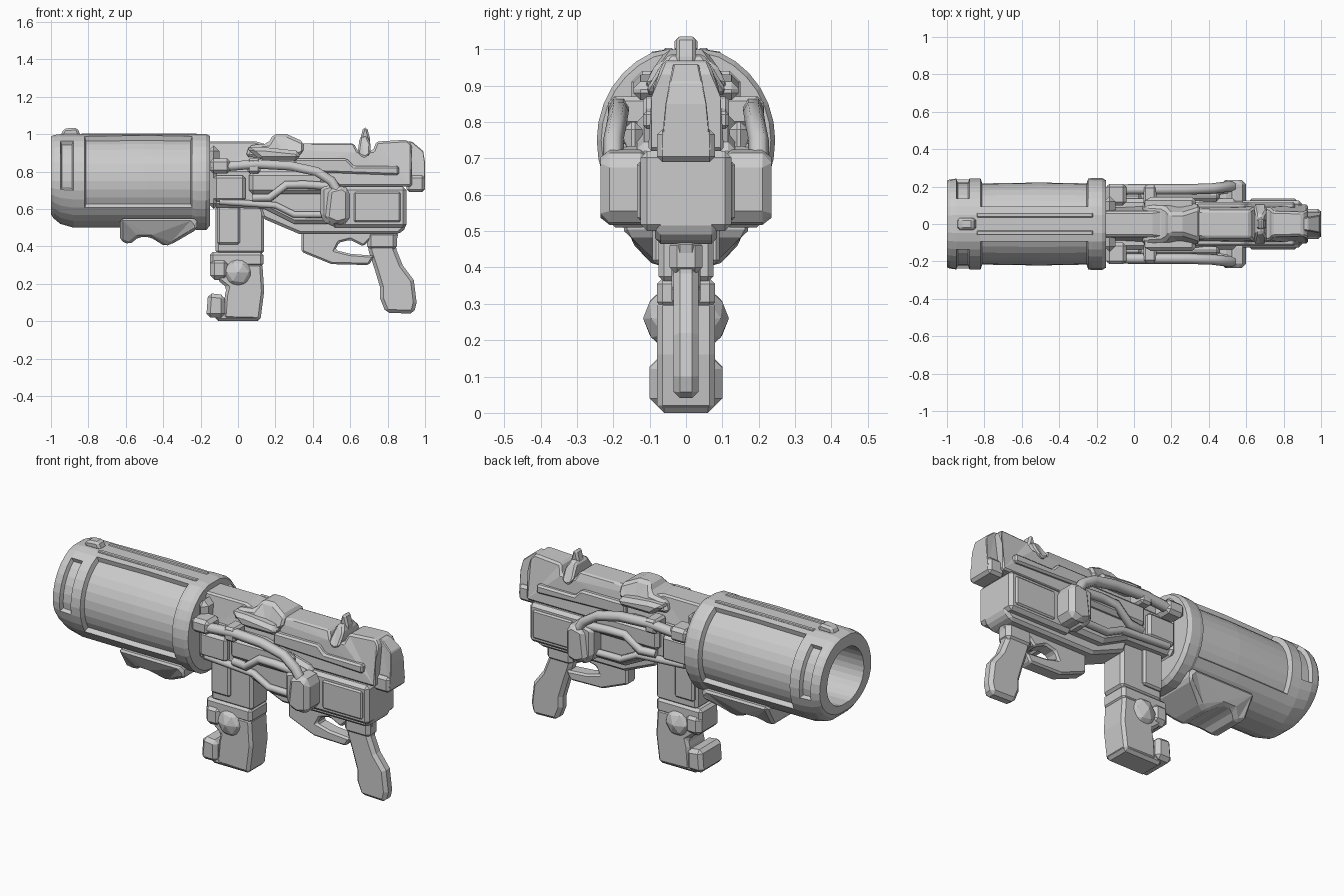
import bpy, bmesh, math
from mathutils import Vector

if "Cube" in bpy.data.objects:
    bpy.data.objects.remove(bpy.data.objects["Cube"])


def finish(name, bm, bevel=0.0, mirror=False):
    bmesh.ops.recalc_face_normals(bm, faces=bm.faces)
    me = bpy.data.meshes.new(name)
    bm.to_mesh(me)
    bm.free()
    ob = bpy.data.objects.new(name, me)
    bpy.context.collection.objects.link(ob)
    if bevel:
        m = ob.modifiers.new("bevel", "BEVEL")
        m.width, m.segments, m.limit_method = bevel, 1, "ANGLE"
    if mirror:
        m = ob.modifiers.new("mirror", "MIRROR")
        m.use_axis = (False, True, False)
        m.use_mirror_merge = False
    return ob


def prism(name, pts, y0, y1=None, bevel=0.015, taper=None):
    """Side profile in xz, extruded in y. One y: symmetric; two: mirrored pair.
    taper = (z_full, z_end, scale): narrows the width from z_full towards z_end."""
    lo, hi = (-y0, y0) if y1 is None else (-y1, -y0)

    def width(z):
        if not taper:
            return 1
        t = (z - taper[0]) / (taper[1] - taper[0])
        return 1 + (taper[2] - 1) * max(0, min(1, t))
    bm = bmesh.new()
    a = [bm.verts.new((x, lo * width(z), z)) for x, z in pts]
    b = [bm.verts.new((x, hi * width(z), z)) for x, z in pts]
    bm.faces.new(a)
    bm.faces.new(b[::-1])
    for i in range(len(pts)):
        j = (i + 1) % len(pts)
        bm.faces.new((a[i], a[j], b[j], b[i]))
    if taper:
        bmesh.ops.triangulate(bm, faces=[f for f in bm.faces if len(f.verts) > 4])
    return finish(name, bm, bevel, y1 is not None)


def box(name, x0, x1, z0, z1, y0, y1=None, bevel=0.015):
    return prism(name, [(x0, z0), (x1, z0), (x1, z1), (x0, z1)], y0, y1, bevel)


def pipe(name, pts, r):
    cu = bpy.data.curves.new(name, "CURVE")
    cu.dimensions = "3D"
    cu.bevel_depth, cu.bevel_resolution, cu.use_fill_caps = r, 1, True
    sp = cu.splines.new("POLY")
    sp.points.add(len(pts) - 1)
    for p, (x, y, z) in zip(sp.points, pts):
        p.co = (x, y, z, 1)
    ob = bpy.data.objects.new(name, cu)
    bpy.context.collection.objects.link(ob)
    m = ob.modifiers.new("mirror", "MIRROR")
    m.use_axis = (False, True, False)


def ball(name, loc, size, mirror=False):
    bm = bmesh.new()
    bmesh.ops.create_icosphere(bm, subdivisions=2, radius=1)
    for v in bm.verts:
        v.co = Vector(loc) + v.co * Vector(size)
    return finish(name, bm, 0, mirror)


# Wide hollow barrel: rings of (x, scale, lower-half scale), bore floor to rear cap
N = 32
rings = [(-0.40, .66, .9), (-1, .68, .82), (-1, .95, .76), (-.985, .98, .82), (-.95, 1, .92),
         (-.88, 1, 1), (-.84, 1, 1), (-.82, 1, 1), (-.5, 1.02, .98), (-.245, 1, 1),
         (-.225, 1.01, 1.04), (-.17, 1.01, 1.04), (-.15, .96, 1)]
bm = bmesh.new()
loops = []
for x, s, low in rings:
    loop = []
    for j in range(N):
        a = math.tau * j / N
        z = max(-.25, min(.25 / max(s, 1), .258 * math.sin(a))) * s
        loop.append(bm.verts.new((x, -.243 * s * math.cos(a), .75 + z * (low if z < 0 else 1))))
    loops.append(loop)
cell = {}
for i in range(len(rings) - 1):
    for j in range(N):
        k = (j + 1) % N
        cell[i, j] = bm.faces.new((loops[i][j], loops[i][k], loops[i + 1][k], loops[i + 1][j]))
bm.faces.new(loops[0])
bm.faces.new(loops[-1])
bmesh.ops.recalc_face_normals(bm, faces=bm.faces)
bm.normal_update()
# Recessed side windows and front slots
for segs, j0, j1, depth in (((7, 8), -3, 5, -.026), ((4,), -1, 4, -.022)):
    for flip in (False, True):
        fs = [cell[i, ((15 - j) if flip else j) % N] for i in segs for j in range(j0, j1 + 1)]
        bmesh.ops.inset_region(bm, faces=fs, thickness=.008, depth=depth, use_even_offset=True)
finish("barrel", bm)

# Barrel rails, front sight and under-barrel lugs
box("barrel_top_rail", -.84, -.22, .98, 1.004, .035, .06, .004)
box("barrel_center_rail", -.84, -.22, .98, 1.0, .018, bevel=.004)
prism("front_sight", [(-.95, .99), (-.93, 1.03), (-.86, 1.035), (-.84, .99)], .032, bevel=.012)
prism("under_barrel_lug", [(-.63, .55), (-.63, .43), (-.58, .41), (-.53, .45), (-.47, .45),
                           (-.39, .40), (-.34, .42), (-.22, .49), (-.22, .55)], .185,
      bevel=.015, taper=(.5, .40, .45))

# Receiver: upper, middle and lower blocks
prism("upper_receiver", [(-.16, .72), (-.16, .87), (-.16, .96), (.1, .96), (.2, .93), (.36, .95),
                         (.62, .95), (.64, .91), (.72, .91), (.74, .96), (.9, .97), (.93, .94),
                         (.93, .87), (.93, .72)], .105, bevel=.012, taper=(.87, .97, .6))
prism("middle_receiver", [(-.16, .61), (.14, .6), (.3, .52), (.55, .52), (.55, .74), (.25, .82),
                          (-.16, .82)], .135, bevel=.02)
prism("lower_receiver", [(.1, .64), (.13, .55), (.33, .465), (.86, .465), (.9, .5), (.9, .7),
                         (.1, .7)], .085)
box("rear_box", .5, .9, .5, .72, .125, bevel=.018)
box("rear_box_panel", .62, .87, .53, .69, .11, .135, .008)
box("collar_plate", -.16, -.1, .6, .94, .15, bevel=.03)
prism("upper_side_step", [(.3, .8), (.3, .87), (.58, .87), (.62, .83), (.86, .83), (.86, .78)],
      .08, .118, .01)

# Rear cap
prism("rear_cap", [(.88, .72), (.88, .85), (.88, .96), (.93, .96), (.99, .91), (1.0, .85),
                   (1.0, .72)], .07, bevel=.012, taper=(.8, .96, .5))
box("rear_cap_foot", .9, 1.0, .69, .78, .08)

# Top cover lump and rear sight
prism("top_cover", [(.04, .88), (.06, .94), (.16, .95), (.19, 1.0), (.26, 1.0), (.35, .96),
                    (.35, .9), (.26, .86)], .115, bevel=.015, taper=(.92, 1.0, .5))
prism("top_cover_cheek", [(.04, .93), (.14, .93), (.33, .91), (.33, .86), (.12, .86)],
      .07, .145, .02)
prism("rear_sight", [(.64, .9), (.655, .98), (.67, 1.035), (.69, 1.035), (.705, .98), (.71, .9)],
      .028, bevel=.01)
prism("rear_sight_clamp", [(.64, .9), (.65, .98), (.69, .99), (.71, .95), (.705, .89), (.67, .87)],
      .112, bevel=.01, taper=(.9, .99, .4))

# Side pipes, brackets and hand guards
pipe("side_pipe_upper", [(-.14, -.18, .82), (-.02, -.185, .83), (.1, -.185, .84), (.28, -.185, .83),
                         (.42, -.19, .8), (.5, -.2, .75), (.54, -.2, .68)], .028)
pipe("side_pipe_lower", [(.08, -.15, .66), (.17, -.165, .66), (.26, -.175, .73), (.36, -.18, .73),
                         (.5, -.18, .72)], .024)
pipe("side_pipe_bottom", [(-.1, -.145, .64), (.2, -.145, .62), (.3, -.15, .57), (.48, -.155, .57)], .02)
box("pipe_bracket", -.15, -.04, .79, .87, .1, .215, .018)
box("pipe_clamp", .05, .12, .79, .87, .1, .205, .012)
box("side_block", -.13, .04, .64, .78, .12, .165, .015)
box("pipe_backing", .06, .46, .68, .8, .12, .17, .02)
prism("hand_guard", [(.44, .56), (.48, .51), (.53, .51), (.54, .7), (.51, .74), (.44, .72)],
      .1, .215, .02)
prism("hand_guard_shell", [(.46, .54), (.53, .51), (.6, .53), (.6, .7), (.56, .73), (.48, .71)],
      .1, .235, .028)

# Front magazine grip, stacked blocks with round drum
box("magazine_neck", -.12, .14, .36, .62, .075)
box("magazine_plate", -.11, .01, .41, .62, .06, .092, .01)
box("magazine_band", -.15, .135, .29, .37, .08)
prism("magazine_body", [(-.08, .01), (.12, .005), (.14, .16), (.13, .31), (-.11, .31),
                        (-.11, .22), (-.06, .18), (-.07, .14)], .08)
ball("magazine_drum", (0, 0, .26), (.1, .118, .1))
box("magazine_latch", -.15, -.05, .22, .335, .095, bevel=.025)
prism("magazine_foot", [(-.17, .02), (-.07, .02), (-.07, .14), (-.16, .15)], .1, bevel=.02)
box("magazine_base", -.12, .12, 0, .06, .075)

# Trigger guard and rear grip
prism("trigger_guard", [(.34, .5), (.34, .37), (.5, .305), (.7, .3), (.73, .35), (.6, .36),
                        (.52, .38), (.54, .42), (.6, .435), (.67, .4), (.72, .45), (.72, .5)],
      .04, bevel=.01)
prism("rear_grip", [(.68, .48), (.7, .37), (.73, .28), (.76, .18), (.76, .12), (.79, .045),
                    (.94, .04), (.955, .1), (.94, .22), (.88, .3), (.84, .4), (.86, .48)],
      .035, bevel=.018)
box("grip_collar", .69, .85, .38, .48, .045, bevel=.02)
